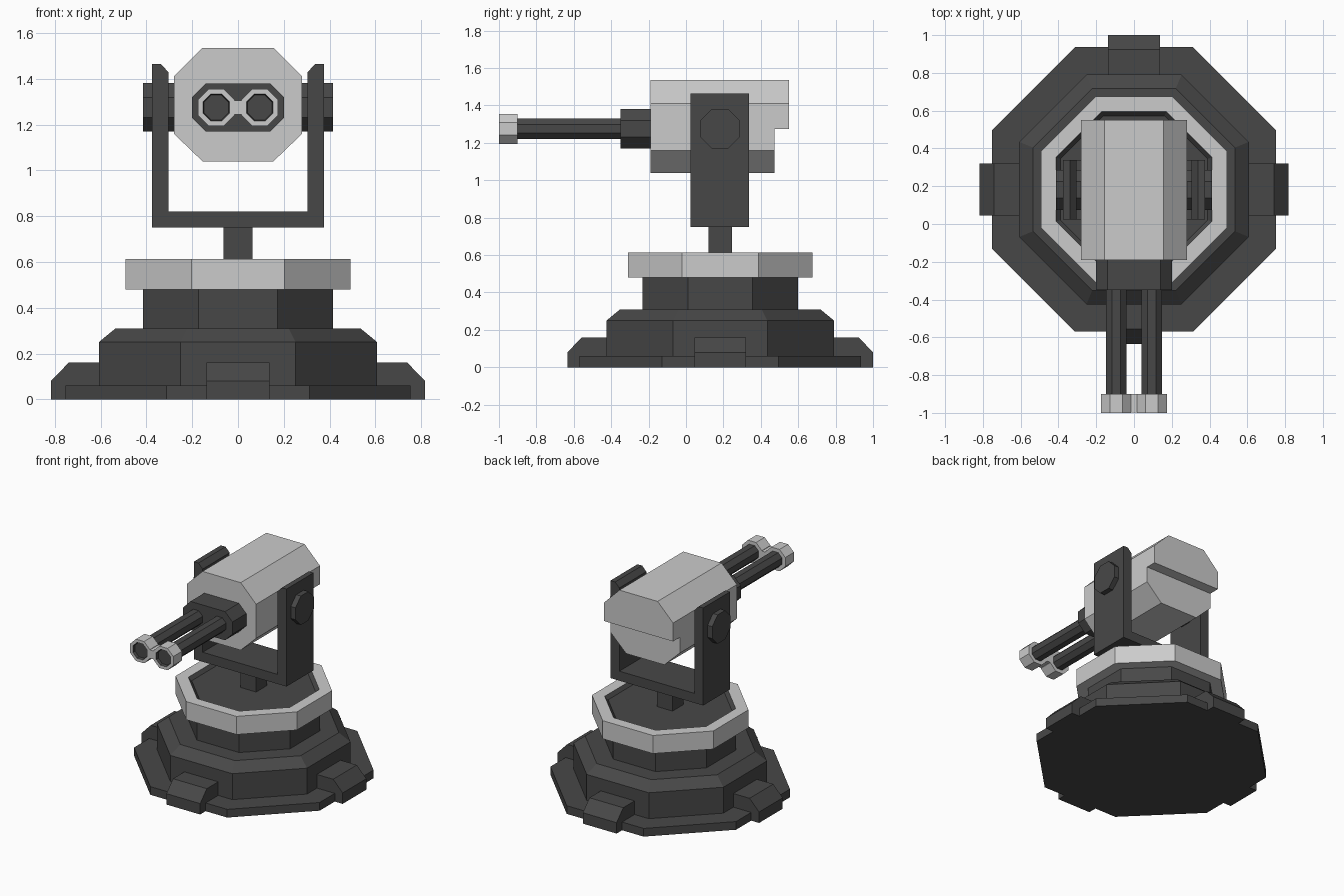
import bpy, bmesh, math
from mathutils import Matrix, Vector

if "Cube" in bpy.data.objects:
    bpy.data.objects.remove(bpy.data.objects["Cube"])

CY = 0.183          # y of the turning axis
GZ = 1.275          # height of the gun axis


def material(name, v):
    m = bpy.data.materials.new(name)
    m.diffuse_color = (v, v, v, 1)
    m.use_nodes = True
    m.node_tree.nodes["Principled BSDF"].inputs["Base Color"].default_value = m.diffuse_color
    return m


DARK = material("dark_grey", 0.064)
LIGHT = material("light_grey", 0.6)


def finish(name, bm, mats, matrix=Matrix()):
    bmesh.ops.recalc_face_normals(bm, faces=bm.faces)
    bm.transform(matrix)
    me = bpy.data.meshes.new(name)
    bm.to_mesh(me)
    bm.free()
    for m in mats:
        me.materials.append(m)
    ob = bpy.data.objects.new(name, me)
    bpy.context.collection.objects.link(ob)
    return ob


def lathe(name, profile, mats, matrix, dark_from=None):
    """Octagonal turning of (apothem, height) points, capped at both ends.
    Bands from index dark_from on, and the last cap, use the second material."""
    bm = bmesh.new()
    rings = []
    for r, z in profile:
        c = r / math.cos(math.pi / 8)
        rings.append([bm.verts.new((c * math.cos(a), c * math.sin(a), z))
                      for a in (math.pi / 8 + k * math.pi / 4 for k in range(8))])
    bm.faces.new(rings[0])
    for i, (lo, hi) in enumerate(zip(rings, rings[1:])):
        for k in range(8):
            n = (k + 1) % 8
            f = bm.faces.new((lo[k], lo[n], hi[n], hi[k]))
            f.material_index = int(dark_from is not None and i >= dark_from)
    f = bm.faces.new(rings[-1])
    f.material_index = int(dark_from is not None)
    return finish(name, bm, mats, matrix)


def prism_bm(outline, y0, y1):
    """Extrude an (x, z) outline from y0 to y1; also returns the end face."""
    bm = bmesh.new()
    a = [bm.verts.new((x, y0, z)) for x, z in outline]
    b = [bm.verts.new((x, y1, z)) for x, z in outline]
    bm.faces.new(a)
    end = bm.faces.new(b)
    for k in range(len(a)):
        n = (k + 1) % len(a)
        bm.faces.new((a[k], a[n], b[n], b[k]))
    return bm, end


def prism(name, outline, y0, y1, mat, matrix=Matrix()):
    return finish(name, prism_bm(outline, y0, y1)[0], [mat], matrix)


def mirrored(right):
    return right + [(-x, z) for x, z in reversed(right)]


up = Matrix.Translation((0, CY, 0))

# stepped base
lathe("base_plate", [(0.753, 0), (0.753, 0.06)], [DARK], up)
lathe("base_body", [(0.608, 0.06), (0.608, 0.25), (0.535, 0.31)], [DARK], up)
lathe("base_neck", [(0.415, 0.31), (0.415, 0.48)], [DARK], up)

# light collar with a slightly sunken dark floor
lathe("collar", [(0.415, 0.48), (0.492, 0.48), (0.492, 0.613), (0.412, 0.613),
                 (0.39, 0.59)], [LIGHT, DARK], up, dark_from=3)

# four chamfered feet
foot = [(0.58, 0), (0.817, 0), (0.817, 0.08), (0.74, 0.16), (0.58, 0.16)]
for i, side in enumerate(("right", "back", "left", "front")):
    prism("foot_" + side, foot, -0.137, 0.137, DARK,
          up @ Matrix.Rotation(i * math.pi / 2, 4, 'Z'))

# post and yoke
prism("post", mirrored([(0.063, 0.59), (0.063, 0.75)]), 0.12, 0.246, DARK)
prism("yoke", mirrored([(0.376, 0.75), (0.376, 1.465), (0.338, 1.465),
                        (0.304, 1.43), (0.304, 0.82)]), 0.025, 0.338, DARK)

# pivots on both sides
for name, s in (("left", -1), ("right", 1)):
    lathe("pivot_" + name, [(0.106, 0.27), (0.106, 0.414)], [DARK],
          Matrix.Translation((0, 0.181, GZ)) @ Matrix.Rotation(s * math.pi / 2, 4, 'Y'))

# gun housing: eight-sided, with its upper half reaching further back
bm, end = prism_bm(mirrored([(0.155, 1.04), (0.28, 1.16), (0.28, GZ),
                             (0.28, 1.41), (0.155, 1.535)]), -0.19, 0.472)
a, b = [v for v in end.verts if abs(v.co.z - GZ) < 1e-4]
bmesh.utils.face_split(end, a, b)
upper = max((f for f in bm.faces if all(v.co.y > 0.4 for v in f.verts)),
            key=lambda f: f.calc_center_median().z)
new = bmesh.ops.extrude_face_region(bm, geom=[upper])["geom"]
bmesh.ops.translate(bm, vec=Vector((0, 0.078, 0)),
                    verts=[g for g in new if isinstance(g, bmesh.types.BMVert)])
if upper.is_valid:
    bmesh.ops.delete(bm, geom=[upper], context='FACES_ONLY')
bmesh.ops.dissolve_limit(bm, angle_limit=0.01, verts=bm.verts, edges=bm.edges)
finish("gun_housing", bm, [LIGHT])

# barrel mount
prism("barrel_mount", mirrored([(0.14, 1.17), (0.2, 1.23), (0.2, 1.32), (0.14, 1.38)]),
      -0.35, -0.19, DARK)

# twin barrels with hollow light muzzles
for name, s in (("left", -1), ("right", 1)):
    along = Matrix.Translation((s * 0.095, 0, GZ)) @ Matrix.Rotation(math.pi / 2, 4, 'X')
    lathe("barrel_" + name, [(0.054, 0.35), (0.054, 0.9)], [DARK], along)
    lathe("muzzle_" + name, [(0.08, 0.9), (0.08, 1.0), (0.058, 1.0), (0.054, 0.98)],
          [LIGHT, DARK], along, dark_from=2)
prism("muzzle_bridge", mirrored([(0.017, GZ - 0.03), (0.017, GZ + 0.03)]),
      -0.999, -0.9, LIGHT)
